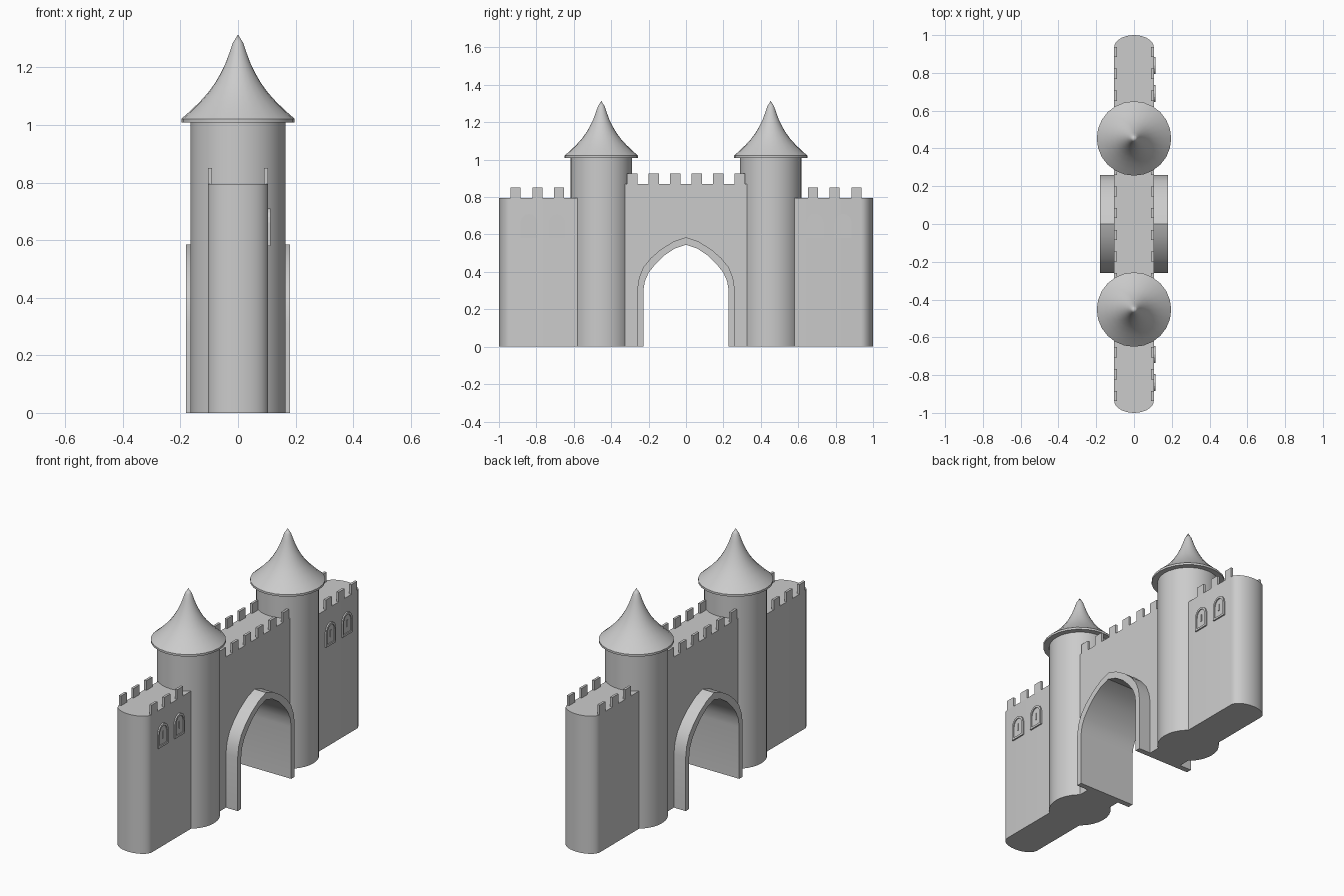
import bpy, bmesh, math
from mathutils import Vector

if "Cube" in bpy.data.objects:
    bpy.data.objects.remove(bpy.data.objects["Cube"])

stone = bpy.data.materials.new("stone_grey")
stone.use_nodes = True
GREY = (0.6, 0.6, 0.6, 1)
stone.diffuse_color = GREY
stone.node_tree.nodes["Principled BSDF"].inputs["Base Color"].default_value = GREY

HALF = 0.105      # half thickness of the walls
TOWER_Y = 0.453


def finish(name, bm, smooth=False):
    bmesh.ops.recalc_face_normals(bm, faces=bm.faces)
    mesh = bpy.data.meshes.new(name)
    bm.to_mesh(mesh)
    bm.free()
    mesh.materials.append(stone)
    obj = bpy.data.objects.new(name, mesh)
    bpy.context.collection.objects.link(obj)
    if smooth:
        bpy.ops.object.select_all(action="DESELECT")
        obj.select_set(True)
        bpy.context.view_layer.objects.active = obj
        bpy.ops.object.shade_smooth_by_angle(angle=math.radians(32))
    return obj


def prism(name, points, low, high, axis="x", smooth=False):
    """Extrude a (y, z) outline along x, or an (x, y) outline along z."""
    bm = bmesh.new()
    place = (lambda a, b: (low, a, b)) if axis == "x" else (lambda a, b: (a, b, low))
    face = bm.faces.new([bm.verts.new(place(a, b)) for a, b in points])
    grown = bmesh.ops.extrude_face_region(bm, geom=[face])
    step = Vector((high - low, 0, 0)) if axis == "x" else Vector((0, 0, high - low))
    bmesh.ops.translate(bm, vec=step, verts=[v for v in grown["geom"] if isinstance(v, bmesh.types.BMVert)])
    return finish(name, bm, smooth)


def box(name, x, y, z, sx, sy, sz):
    rect = [(y - sy / 2, z), (y + sy / 2, z), (y + sy / 2, z + sz), (y - sy / 2, z + sz)]
    return prism(name, rect, x - sx / 2, x + sx / 2)


def lathe(name, profile, y, sides):
    """Spin an (r, z) profile around a vertical axis."""
    bm = bmesh.new()
    verts = [bm.verts.new((r, 0, z)) for r, z in profile]
    edges = [bm.edges.new(pair) for pair in zip(verts, verts[1:])]
    bmesh.ops.spin(bm, geom=verts + edges, cent=(0, 0, 0), axis=(0, 0, 1),
                   angle=math.tau, steps=sides, use_duplicate=False)
    bmesh.ops.remove_doubles(bm, verts=bm.verts, dist=0.0005)
    bmesh.ops.translate(bm, vec=(0, y, 0), verts=bm.verts)
    return finish(name, bm, True)


def mirrored(half):
    """Complete a half outline that ends on the centre line."""
    return half + [(-y, z) for y, z in reversed(half[:-1])]


def merlons(name, centres, base):
    for side in (-1, 1):
        for y in centres:
            box(name, side * (HALF - 0.007), y, base - 0.002, 0.014, 0.054, 0.058)


# Gate passage: pointed arch lining that stands proud of the wall
inner = mirrored([(0.228, 0), (0.228, 0.3), (0.22, 0.35), (0.2, 0.395), (0.165, 0.44),
                  (0.12, 0.485), (0.06, 0.525), (0, 0.545)])
outer = mirrored([(0.26, 0), (0.26, 0.31), (0.251, 0.37), (0.228, 0.425), (0.187, 0.475),
                  (0.135, 0.52), (0.066, 0.563), (0, 0.585)])
prism("gate_arch", outer + inner[::-1], -0.18, 0.18, smooth=True)

# Gate wall with the arch cut out of its outline
edge = TOWER_Y - 0.12
prism("gate_wall", outer + [(-edge, 0), (-edge, 0.87), (edge, 0.87), (edge, 0)], -HALF, HALF)
merlons("gate_merlon", [(i - 2.5) * 0.115 for i in range(6)], 0.87)

# Window outline with a rounded, slightly pointed head
def window_outline(y, z, w, h):
    head = [(w * math.cos(t), h * 0.62 + h * 0.38 * math.sin(t))
            for t in [math.pi * i / 8 for i in range(9)]]
    return [(y + a, z + b) for a, b in [(-w, 0), (w, 0)] + head]


# Towers, roofs, outer walls and windows, one set for each end
for side in (-1, 1):
    y = side * TOWER_Y
    lathe("tower", [(0, 0), (0.165, 0), (0.165, 1.012), (0, 1.012)], y, 32)
    lathe("tower_roof", [(0, 1.009), (0.197, 1.009), (0.197, 1.021), (0.165, 1.049), (0.133, 1.08),
                         (0.104, 1.112), (0.08, 1.145), (0.06, 1.18), (0.043, 1.215),
                         (0.03, 1.25), (0.018, 1.285), (0, 1.314)], y, 24)

    # Outer wall with a rounded end
    bulge = [(HALF * math.cos(t), side * (0.935 + 0.065 * math.sin(t)))
             for t in [math.pi * i / 14 for i in range(15)]]
    prism("outer_wall", [(HALF, y)] + bulge + [(-HALF, y)], 0, 0.795, "z", True)
    merlons("outer_merlon", [side * (0.679 + 0.116 * i) for i in range(3)], 0.795)

    # Paired arched windows on one face only
    for centre in (0.69, 0.84):
        wy = side * centre
        rim = window_outline(wy, 0.58, 0.045, 0.13)
        pane = window_outline(wy, 0.592, 0.034, 0.106)
        bm = bmesh.new()
        rings = [[bm.verts.new((x, a, b)) for a, b in line] for x, line in
                 ((HALF - 0.002, rim), (HALF + 0.008, rim), (HALF + 0.008, pane), (HALF + 0.002, pane))]
        n = len(rim)
        for r0, r1 in zip(rings, rings[1:]):
            for i in range(n):
                j = (i + 1) % n
                bm.faces.new((r0[i], r0[j], r1[j], r1[i]))
        bm.faces.new(rings[-1])
        finish("window", bm)
        box("window_bar", HALF + 0.003, wy, 0.625, 0.006, 0.008, 0.04)
